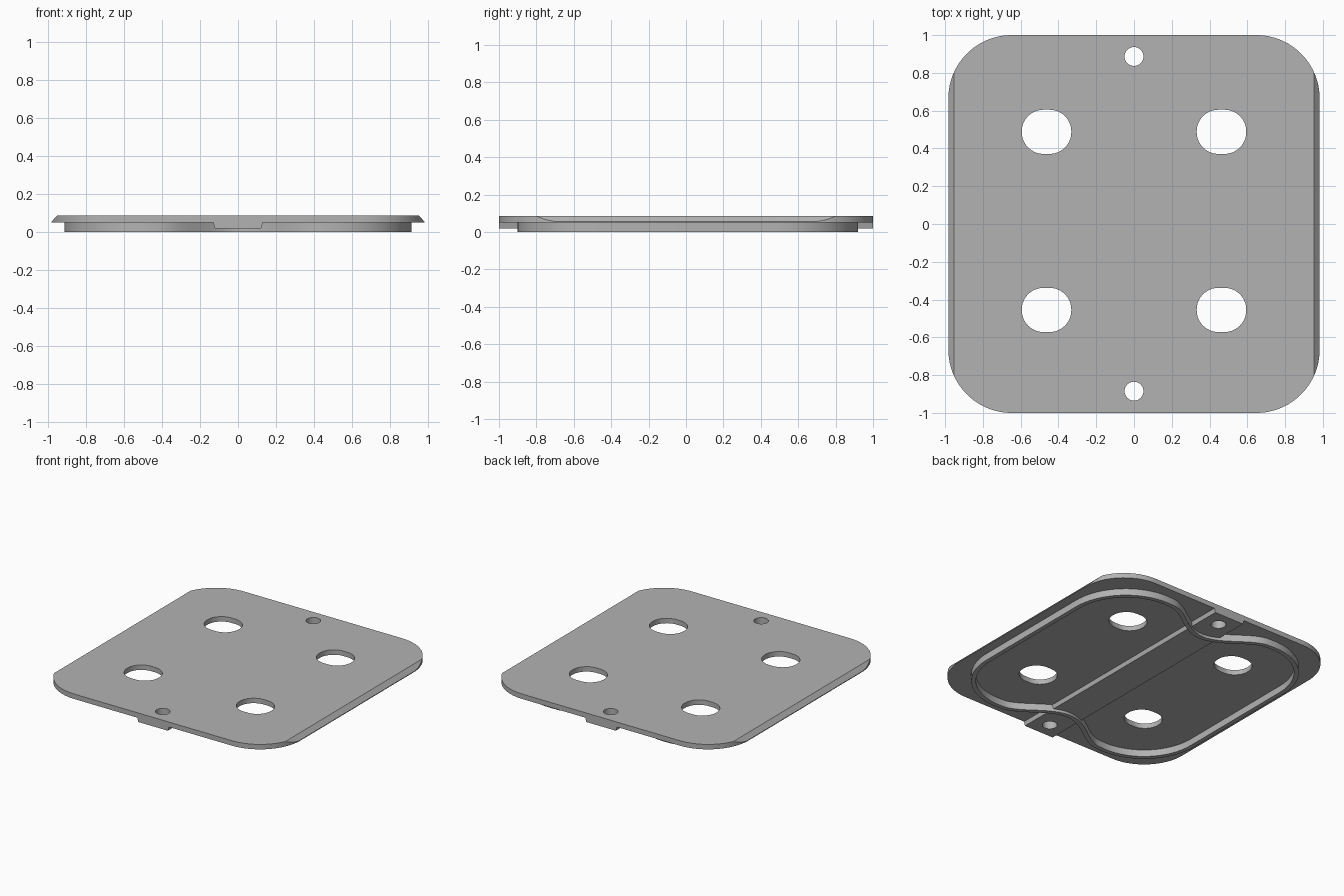
import bpy, bmesh
from math import sin, cos, pi, radians
from mathutils import Vector

if "Cube" in bpy.data.objects:
    bpy.data.objects.remove(bpy.data.objects["Cube"])

grey = bpy.data.materials.new("satin_grey")
grey.use_nodes = True
colour = (0.45, 0.45, 0.45, 1)
grey.diffuse_color = colour
grey.node_tree.nodes["Principled BSDF"].inputs["Base Color"].default_value = colour


def rounded(cx, cy, hx, hy, r, steps=16):
    """Counter-clockwise rounded rectangle outline."""
    pts = []
    for k, (sx, sy) in enumerate(((1, 1), (-1, 1), (-1, -1), (1, -1))):
        for i in range(steps + 1):
            a = (k + i / steps) * pi / 2
            pts.append(Vector((cx + sx * (hx - r) + r * cos(a),
                               cy + sy * (hy - r) + r * sin(a))))
    return pts


def prism(bm, pts, z0, z1):
    """Extrude a closed outline between two heights."""
    low = [bm.verts.new((p.x, p.y, z0)) for p in pts]
    high = [bm.verts.new((p.x, p.y, z1)) for p in pts]
    bm.faces.new(low[::-1])
    bm.faces.new(high)
    for i in range(len(pts)):
        j = (i + 1) % len(pts)
        bm.faces.new((low[i], low[j], high[j], high[i]))


def finish(bm, name):
    bmesh.ops.remove_doubles(bm, verts=bm.verts, dist=1e-5)
    bmesh.ops.recalc_face_normals(bm, faces=bm.faces)
    mesh = bpy.data.meshes.new(name)
    bm.to_mesh(mesh)
    bm.free()
    mesh.materials.append(grey)
    ob = bpy.data.objects.new(name, mesh)
    bpy.context.collection.objects.link(ob)
    return ob


def select(ob):
    bpy.ops.object.select_all(action='DESELECT')
    ob.select_set(True)
    bpy.context.view_layer.objects.active = ob


BASE, TOP = 0.05, 0.087

# Cover plate with sloped long sides
bm = bmesh.new()
prism(bm, rounded(0, 0, 0.983, 1, 0.335, 24), BASE, TOP)
for s in (1, -1):
    cut = bmesh.ops.bisect_plane(
        bm, geom=bm.verts[:] + bm.edges[:] + bm.faces[:], clear_outer=True,
        plane_co=(s * 0.953, 0, TOP), plane_no=(s, 0, 0.94))
    rim_edges = [e for e in cut["geom_cut"] if isinstance(e, bmesh.types.BMEdge)]
    bmesh.ops.holes_fill(bm, edges=rim_edges, sides=0)
plate = finish(bm, "cover_plate")

# Tapered central rib along the underside
bm = bmesh.new()
ends = [[bm.verts.new((x, y, z)) for x, z in
         ((-0.13, BASE), (-0.122, 0.02), (0.122, 0.02), (0.13, BASE))]
        for y in (-1, 1)]
for ring in ends:
    bm.faces.new(ring)
for i in range(4):
    j = (i + 1) % 4
    bm.faces.new((ends[0][i], ends[0][j], ends[1][j], ends[1][i]))
rib = finish(bm, "central_rib")

# Cutters: four slots and two screw holes
bm = bmesh.new()
for x in (-0.463, 0.463):
    for y in (-0.455, 0.488):
        prism(bm, rounded(x, y, 0.131, 0.117, 0.115), -0.1, 0.2)
for y in (-0.885, 0.887):
    prism(bm, rounded(0, y, 0.05, 0.05, 0.05, 8), -0.1, 0.2)
cutter = finish(bm, "hole_cutter")
cutter.hide_render = True
for ob in (plate, rib):
    select(ob)
    mod = ob.modifiers.new("holes", 'BOOLEAN')
    mod.operation = 'DIFFERENCE'
    mod.solver = 'EXACT'
    mod.object = cutter
    bpy.ops.object.modifier_apply(modifier=mod.name)
bpy.data.objects.remove(cutter)


# Thin locating rim that dips inward around the screw holes
def rim_outline():
    corners = rounded(0, 0.01, 0.915, 0.91, 0.44)
    n = len(corners) // 4
    dip = [(0.44 - 0.88 * i / 24) for i in range(1, 24)]
    depth = [0.1 * (1 + cos(pi * x / 0.44)) for x in dip]
    back = [Vector((x, 0.92 - d)) for x, d in zip(dip, depth)]
    front = [Vector((-x, d - 0.9)) for x, d in zip(dip, depth)]
    return corners[:n] + back + corners[n:3 * n] + front + corners[3 * n:]


outer = rim_outline()
count = len(outer)
inner = []
for i, p in enumerate(outer):
    t = (outer[(i + 1) % count] - outer[i - 1]).normalized()
    inner.append(p + 0.032 * Vector((-t.y, t.x)))
bm = bmesh.new()
loops = [[bm.verts.new((p.x, p.y, z)) for p in line] for line, z in
         ((outer, 0), (outer, BASE), (inner, BASE), (inner, 0))]
for k in range(4):
    a, b = loops[k], loops[(k + 1) % 4]
    for i in range(count):
        j = (i + 1) % count
        bm.faces.new((a[i], a[j], b[j], b[i]))
rim = finish(bm, "locating_rim")

for ob in (plate, rib, rim):
    select(ob)
    bpy.ops.object.shade_smooth_by_angle(angle=radians(30))
